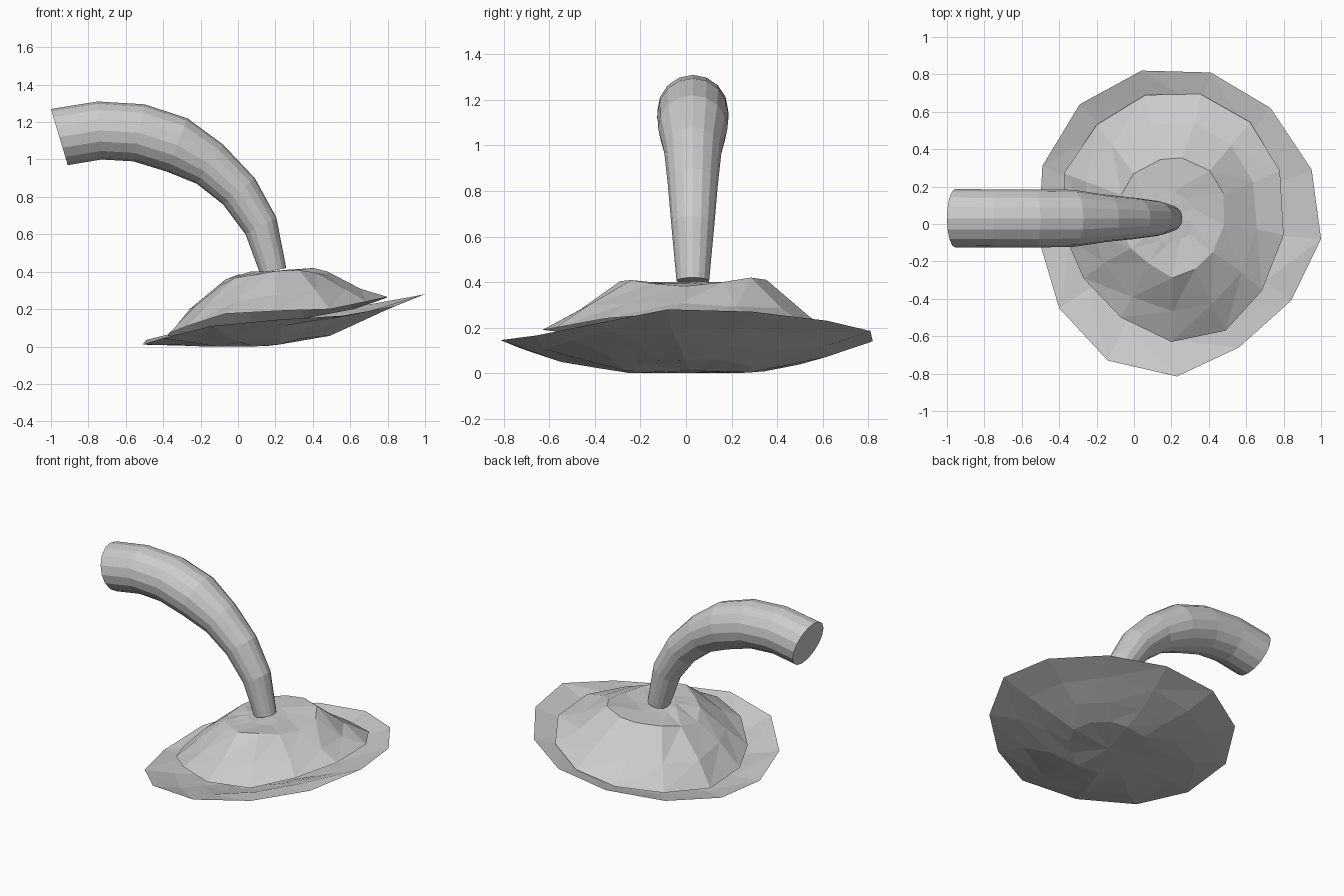
import bpy, math, random
from mathutils import Vector

if "Cube" in bpy.data.objects:
    bpy.data.objects.remove(bpy.data.objects["Cube"])

random.seed(4)


def make_object(name, verts, faces):
    mesh = bpy.data.meshes.new(name)
    mesh.from_pydata(verts, [], faces)
    mesh.update()
    obj = bpy.data.objects.new(name, mesh)
    bpy.context.collection.objects.link(obj)
    return obj


def bridge(rings, n):
    return [(r * n + i, r * n + (i + 1) % n, (r + 1) * n + (i + 1) % n, (r + 1) * n + i)
            for r in range(rings - 1) for i in range(n)]


def sheet(name, rim, centre, scales, height, flip=False, jitter=0.0):
    """Rim outline plus shrinking inner rings, closed by a fan at the centre."""
    n = len(rim)
    verts = list(rim)
    for k, s in enumerate(scales):
        for x, y, _ in rim:
            px = centre[0] + (x - centre[0]) * s + random.uniform(-jitter, jitter)
            py = centre[1] + (y - centre[1]) * s + random.uniform(-jitter, jitter)
            pz = height(k, px, py) + random.uniform(-jitter, jitter) * 0.5
            verts.append((px, py, max(0.0, pz)))
    verts.append((*centre, height(len(scales), *centre)))
    faces = bridge(len(scales) + 1, n)
    last = len(scales) * n
    faces += [(last + i, last + (i + 1) % n, len(verts) - 1) for i in range(n)]
    if flip:
        faces = [f[::-1] for f in faces]
    # split the quads so every facet stays flat
    tris = []
    for f in faces:
        tris += [f] if len(f) == 3 else [(f[0], f[1], f[2]), (f[0], f[2], f[3])]
    return make_object(name, verts, tris)


# Bent stem: upper and lower edge of each cross-section in the xz plane
top = [(-1, 1.27), (-.75, 1.31), (-.5, 1.295), (-.27, 1.22), (-.08, 1.08),
       (.09, .9), (.205, .69), (.258, .42)]
low = [(-.91, .97), (-.73, 1.0), (-.56, .99), (-.38, .935), (-.22, .87),
       (-.08, .76), (.04, .6), (.118, .39)]
sides = 16
verts = []
for t, b in zip(top, low):
    t, b = Vector((t[0], 0.03, t[1])), Vector((b[0], 0.03, b[1]))
    mid, half = (t + b) / 2, (t - b) / 2
    for i in range(sides):
        a = math.tau * i / sides
        verts.append(mid + half * math.cos(a) + Vector((0, half.length * math.sin(a), 0)))
faces = [f[::-1] for f in bridge(len(top), sides)]
faces += [tuple(range(sides)), tuple(range(len(verts) - 1, len(verts) - 1 - sides, -1))]
make_object("stem", verts, faces)

# Tilted outer cap: shallow dish with a wide flange (rim listed counter-clockwise)
cap_rim = [(1, -.08, .28), (.95, .29, .27), (.73, .62, .23), (.41, .81, .185),
           (.04, .82, .14), (-.29, .64, .085), (-.49, .31, .035), (-.51, -.08, .01),
           (-.4, -.45, .045), (-.14, -.73, .11), (.23, -.815, .145),
           (.56, -.66, .165), (.84, -.41, .215)]
depth = [.04, .085, .125, .13]
sheet("cap", cap_rim, (.22, .02), [.76, .54, .34],
      lambda k, x, y: max(0.0, .102 + .175 * x - depth[k]), flip=True, jitter=.012)

# Raised underside of the cap, rising to the stem, resting on the dish at the back
gill_rim = [(.8, -.06, .265), (.78, .285, .255), (.62, .545, .2), (.355, .695, .15),
            (.06, .69, .11), (-.2, .53, .075), (-.375, .27, .055), (-.37, -.06, .07),
            (-.27, -.29, .11), (-.07, -.5, .175), (.2, -.63, .19),
            (.49, -.57, .2), (.685, -.355, .24)]


def gill_height(k, x, y):
    return [.235 + .11 * x - .03 * y, .345 + .08 * x + .14 * abs(y), .395, .4][k]


sheet("gills", gill_rim, (.19, .03), [.77, .47, .2], gill_height, jitter=0.014)
